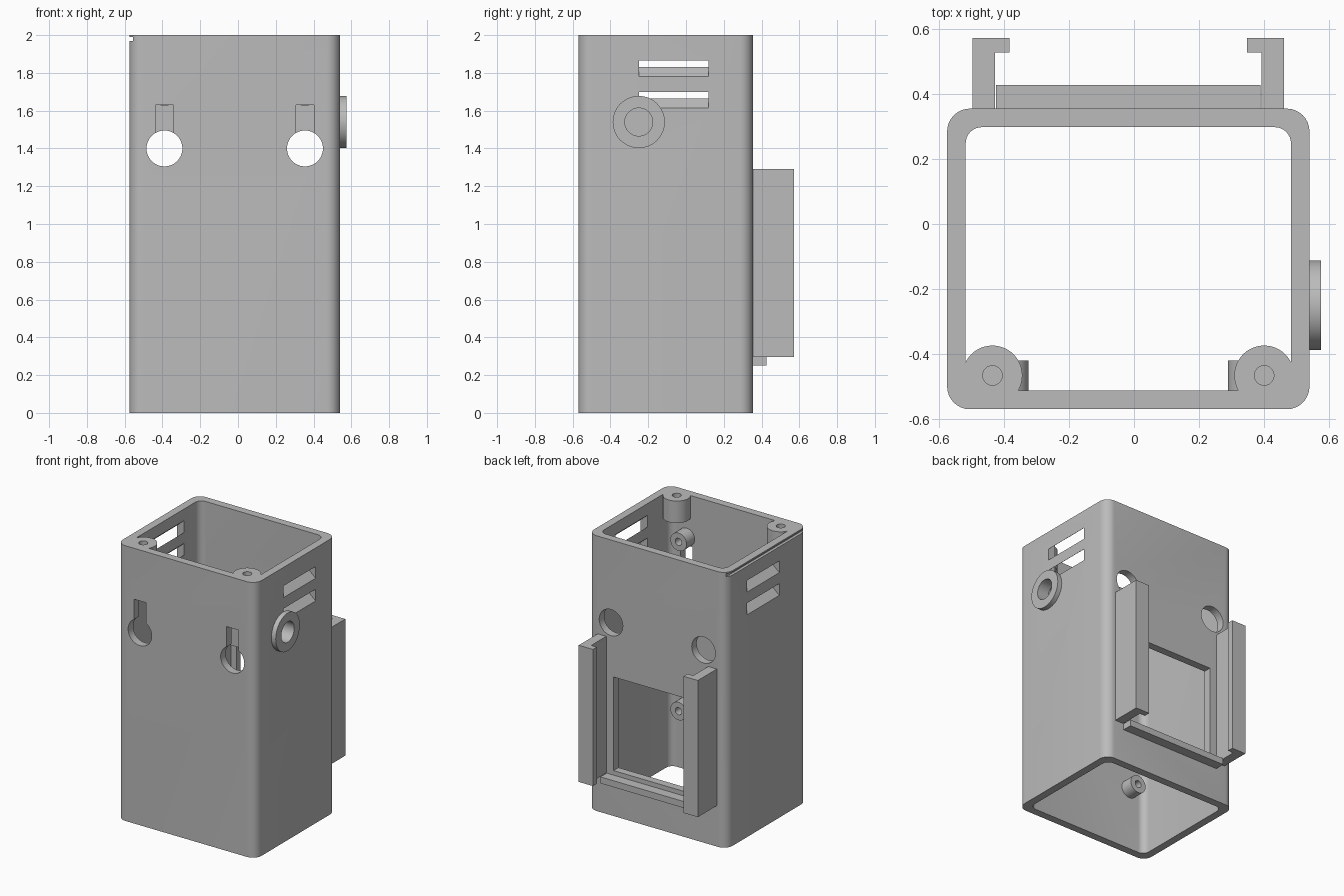
import bpy, bmesh
from math import sin, cos, pi, radians
from mathutils import Vector

default = bpy.data.objects.get("Cube")
if default:
    bpy.data.objects.remove(default, do_unlink=True)

# Single grey plastic
grey = bpy.data.materials.new("grey_plastic")
grey.use_nodes = True
GREY = (0.5, 0.5, 0.5, 1)
grey.diffuse_color = GREY
grey.node_tree.nodes["Principled BSDF"].inputs["Base Color"].default_value = GREY

# Axis maps: profile (a, b) swept along t
PLACE = {"X": lambda a, b, t: (t, a, b),
         "Y": lambda a, b, t: (a, t, b),
         "Z": lambda a, b, t: (a, b, t)}


def prism(name, profile, axis, lo, hi):
    bm = bmesh.new()
    bottom = [bm.verts.new(PLACE[axis](a, b, lo)) for a, b in profile]
    top = [bm.verts.new(PLACE[axis](a, b, hi)) for a, b in profile]
    bm.faces.new(bottom)
    bm.faces.new(top)
    n = len(profile)
    for i in range(n):
        j = (i + 1) % n
        bm.faces.new((bottom[i], bottom[j], top[j], top[i]))
    bmesh.ops.recalc_face_normals(bm, faces=bm.faces)
    mesh = bpy.data.meshes.new(name)
    bm.to_mesh(mesh)
    bm.free()
    mesh.materials.append(grey)
    obj = bpy.data.objects.new(name, mesh)
    bpy.context.collection.objects.link(obj)
    return obj


def circle(a, b, r, n=48):
    return [(a + r * cos(2 * pi * i / n), b + r * sin(2 * pi * i / n)) for i in range(n)]


def rect(a0, a1, b0, b1):
    return [(a0, b0), (a1, b0), (a1, b1), (a0, b1)]


def rounded(a0, a1, b0, b1, r, n=8):
    corners = [(a1 - r, b1 - r), (a0 + r, b1 - r), (a0 + r, b0 + r), (a1 - r, b0 + r)]
    return [(a + r * cos(pi / 2 * (k + i / n)), b + r * sin(pi / 2 * (k + i / n)))
            for k, (a, b) in enumerate(corners) for i in range(n + 1)]


def combine(target, tool, operation="DIFFERENCE", keep=False):
    mod = target.modifiers.new("bool", "BOOLEAN")
    mod.operation = operation
    mod.solver = "EXACT"
    mod.object = tool
    bpy.context.view_layer.update()
    with bpy.context.temp_override(object=target, active_object=target):
        bpy.ops.object.modifier_apply(modifier=mod.name)
    if not keep:
        bpy.data.objects.remove(tool, do_unlink=True)


X0, X1, Y0, Y1 = -0.575, 0.54, -0.57, 0.355
WALL = 0.057
MID = (X0 + X1) / 2
SIDES = (-1, 1)
parts = []

# Open rectangular tube
body = prism("housing", rounded(X0, X1, Y0, Y1, 0.07), "Z", 0, 2)
parts.append(body)
combine(body, prism("cavity", rounded(X0 + WALL, X1 - WALL, Y0 + WALL, Y1 - WALL, 0.05),
                    "Z", -0.1, 2.1))

# Lid screw posts in the front corners
for s in SIDES:
    px = MID + s * 0.418
    combine(body, prism("post", circle(px, -0.466, 0.092), "Z", 1.84, 2), "UNION")
    combine(body, prism("pilot", circle(px, -0.466, 0.03), "Z", 1.88, 2.1))

# Keyholes in the front, round holes in the back
for s in SIDES:
    kx = MID + s * 0.372
    combine(body, prism("slot", rect(kx - 0.048, kx + 0.048, 1.4, 1.63), "Y", Y0 - 0.1, Y0 + WALL + 0.01))
    combine(body, prism("hole", circle(kx, 1.4, 0.095), "Y", Y0 - 0.1, Y1 + 0.1))

# Sloping vents in both side walls
for s in SIDES:
    outer = X1 if s > 0 else X0
    for z in (1.615, 1.78):
        slope = [(outer - s * d, z + d * 0.88 + h)
                 for d, h in ((-0.03, 0), (0.08, 0), (0.08, 0.085), (-0.03, 0.085))]
        combine(body, prism("vent", slope, "Y", -0.25, 0.12))

# Shallow groove under the rim
combine(body, prism("groove", rect(X0 - 0.1, X0 + 0.02, 1.968, 1.99), "Y", Y0 - 0.1, Y1 + 0.1))

# Back window
combine(body, prism("window", rect(MID - 0.352, MID + 0.352, 0.33, 1.01), "Y", Y1 - 0.1, Y1 + 0.1))

# Cable collar on the side, bored through the wall
collar = prism("cable_collar", circle(-0.25, 1.54, 0.138), "X", X1, 0.575)
bore = prism("bore", circle(-0.25, 1.54, 0.074), "X", X1 - 0.1, 0.7)
combine(body, bore, keep=True)
combine(collar, bore)
parts.append(collar)

# Board standoffs on the inside of the front wall
for s in SIDES:
    for level, z in (("lower", 0.46), ("upper", 1.69)):
        side = "left" if s > 0 else "right"
        bx = MID + s * 0.372
        boss = prism(f"{level}_{side}_standoff", circle(bx, z, 0.065), "Y", Y0 + WALL - 0.005, -0.42)
        combine(boss, prism("pilot", circle(bx, z, 0.026), "Y", -0.5, -0.3))
        parts.append(boss)

# Hooked rails and bottom ledge on the back
for s in SIDES:
    hook = [(MID + s * a, b) for a, b in
            ((0.41, Y1 - 0.01), (0.479, Y1 - 0.01), (0.479, 0.573),
             (0.365, 0.573), (0.365, 0.528), (0.41, 0.528))]
    parts.append(prism(("left" if s > 0 else "right") + "_rail", hook, "Z", 0.297, 1.29))
parts.append(prism("bottom_ledge", rect(MID - 0.407, MID + 0.407, Y1 - 0.01, 0.427), "Z", 0.25, 0.297))

# Smooth round surfaces, keep edges sharp
bpy.ops.object.select_all(action="DESELECT")
for obj in parts:
    obj.select_set(True)
bpy.context.view_layer.objects.active = body
bpy.ops.object.shade_smooth_by_angle(angle=radians(30))
